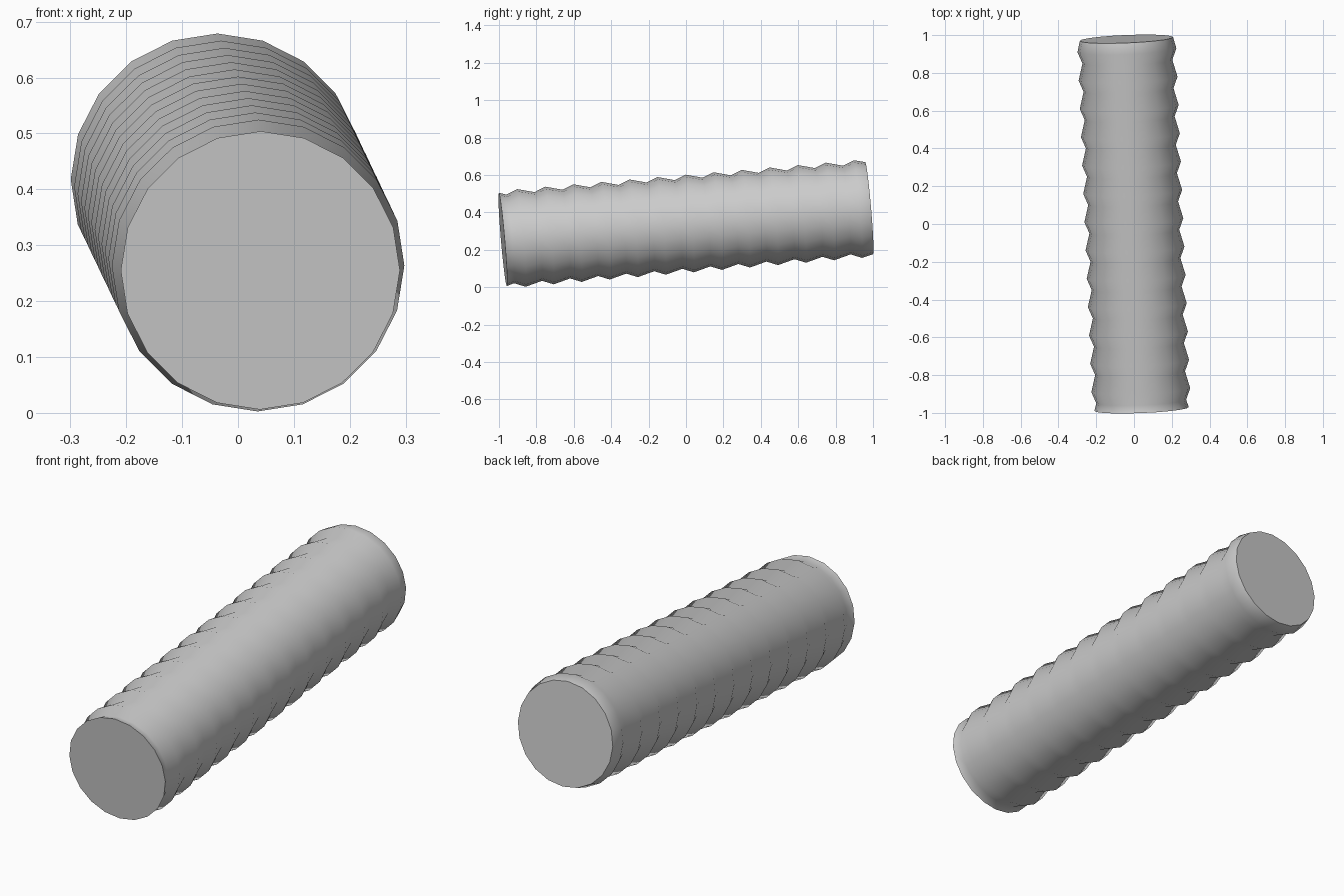
import bpy, bmesh
from math import sin, cos, tau
from mathutils import Vector

cube = bpy.data.objects.get("Cube")
if cube:
    bpy.data.objects.remove(cube, do_unlink=True)

SIDES = 20
RIDGES = 13
PITCH = 0.15
RIDGE_R, VALLEY_R = 0.262, 0.238

grey = bpy.data.materials.new("light grey")
grey.use_nodes = True
colour = (0.6, 0.6, 0.6, 1)
grey.diffuse_color = colour
grey.node_tree.nodes["Principled BSDF"].inputs["Base Color"].default_value = colour

# Corrugated profile along the axis: (distance, radius), cut off at both ends
profile = [(-0.98, 0.25)]
for i in range(RIDGES):
    ridge = -0.88 + i * PITCH
    profile += [(ridge - 0.06, VALLEY_R), (ridge, RIDGE_R)]
profile.append((0.98, 0.247))

# Tilted axis of the hose
axis = Vector((-0.04, 0.98, 0.084)).normalized()
middle = Vector((0, 0, 0.339))
side = axis.cross(Vector((0, 0, 1))).normalized()
up = side.cross(axis)

# Rings of vertices, bridged into the hose wall
bm = bmesh.new()
rings = []
for t, r in profile:
    centre = middle + axis * (t * 1.004)
    rings.append([bm.verts.new(centre + r * (side * sin(tau * k / SIDES) + up * cos(tau * k / SIDES)))
                  for k in range(SIDES)])
for a, b in zip(rings, rings[1:]):
    for k in range(SIDES):
        n = (k + 1) % SIDES
        bm.faces.new((a[k], a[n], b[n], b[k])).smooth = True

# Flat end caps
caps = [bm.faces.new(rings[0]), bm.faces.new(rings[-1])]
bmesh.ops.recalc_face_normals(bm, faces=bm.faces)
for cap in caps:
    for edge in cap.edges:
        edge.smooth = False

mesh = bpy.data.meshes.new("corrugated_hose")
bm.to_mesh(mesh)
bm.free()
mesh.materials.append(grey)
hose = bpy.data.objects.new("corrugated_hose", mesh)
bpy.context.collection.objects.link(hose)
